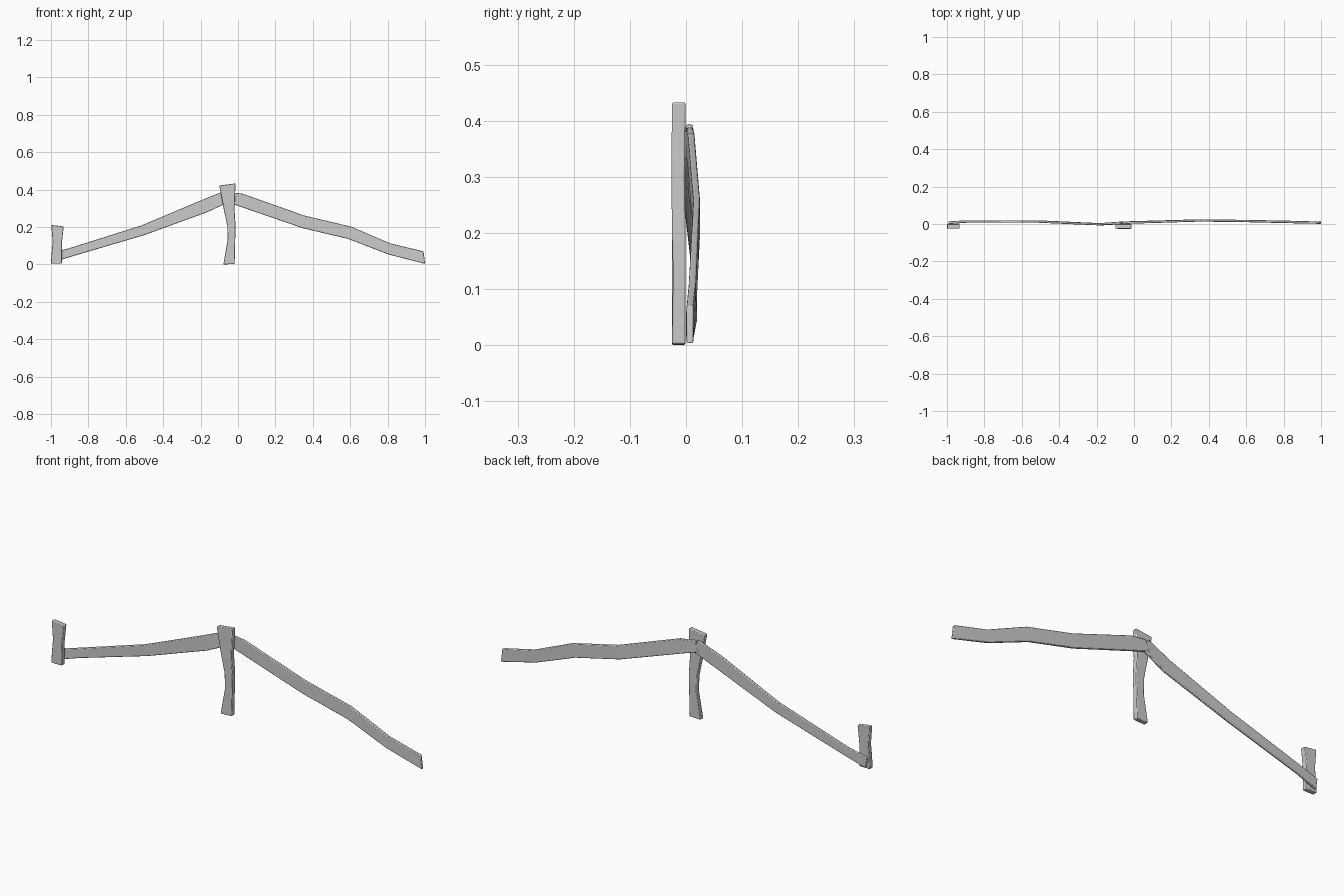
import bpy, bmesh
from math import radians


def plank(name, stations, bevel=0.003):
    """Loft a rectangular board; station = (x1, z1, x2, z2, y_front, y_back)."""
    bm = bmesh.new()
    rings = []
    for x1, z1, x2, z2, yf, yb in stations:
        rings.append([bm.verts.new(p) for p in
                      ((x1, yf, z1), (x2, yf, z2), (x2, yb, z2), (x1, yb, z1))])
    for a, b in zip(rings, rings[1:]):
        for i in range(4):
            j = (i + 1) % 4
            bm.faces.new((a[i], a[j], b[j], b[i]))
    bm.faces.new(rings[0][::-1])
    bm.faces.new(rings[-1])
    bmesh.ops.recalc_face_normals(bm, faces=bm.faces)
    mesh = bpy.data.meshes.new(name)
    bm.to_mesh(mesh)
    bm.free()
    ob = bpy.data.objects.new(name, mesh)
    bpy.context.collection.objects.link(ob)
    # softly worn edges
    mod = ob.modifiers.new("worn_edges", "BEVEL")
    mod.width = bevel
    mod.segments = 2
    mod.limit_method = 'ANGLE'
    mod.angle_limit = radians(50)
    bpy.ops.object.select_all(action='DESELECT')
    ob.select_set(True)
    bpy.context.view_layer.objects.active = ob
    bpy.ops.object.shade_smooth_by_angle(angle=radians(40))
    return ob


# Tall middle post, slightly bent
plank("tall_post", [
    (-0.078, 0.000, -0.018, 0.002, -0.025, -0.001),
    (-0.056, 0.130, -0.015, 0.130, -0.023, -0.001),
    (-0.057, 0.205, -0.013, 0.205, -0.025, -0.001),
    (-0.077, 0.300, -0.019, 0.300, -0.026, -0.002),
    (-0.100, 0.422, -0.013, 0.433, -0.025, -0.001)])

# Short broken end post
plank("short_post", [
    (-1.000, 0.004, -0.942, 0.004, -0.025, -0.001),
    (-0.997, 0.060, -0.942, 0.060, -0.025, -0.001),
    (-0.991, 0.120, -0.941, 0.120, -0.025, -0.001),
    (-0.998, 0.211, -0.932, 0.203, -0.025, -0.001)])

# Left rail, climbing to the tall post
plank("left_rail", [
    (-0.985, 0.012, -0.992, 0.062, 0.000, 0.014),
    (-0.880, 0.045, -0.895, 0.089, 0.008, 0.020),
    (-0.500, 0.157, -0.515, 0.209, 0.007, 0.019),
    (-0.165, 0.279, -0.195, 0.344, -0.007, 0.004),
    (-0.045, 0.335, -0.070, 0.394, 0.000, 0.013)])

# Right rail, falling to the ground
plank("right_rail", [
    (-0.075, 0.338, -0.055, 0.388, 0.000, 0.013),
    (-0.015, 0.318, 0.025, 0.378, 0.003, 0.015),
    (0.345, 0.194, 0.355, 0.261, 0.013, 0.025),
    (0.590, 0.136, 0.605, 0.202, 0.010, 0.022),
    (0.805, 0.053, 0.815, 0.112, 0.005, 0.018),
    (1.000, 0.003, 0.992, 0.070, 0.001, 0.013)])
